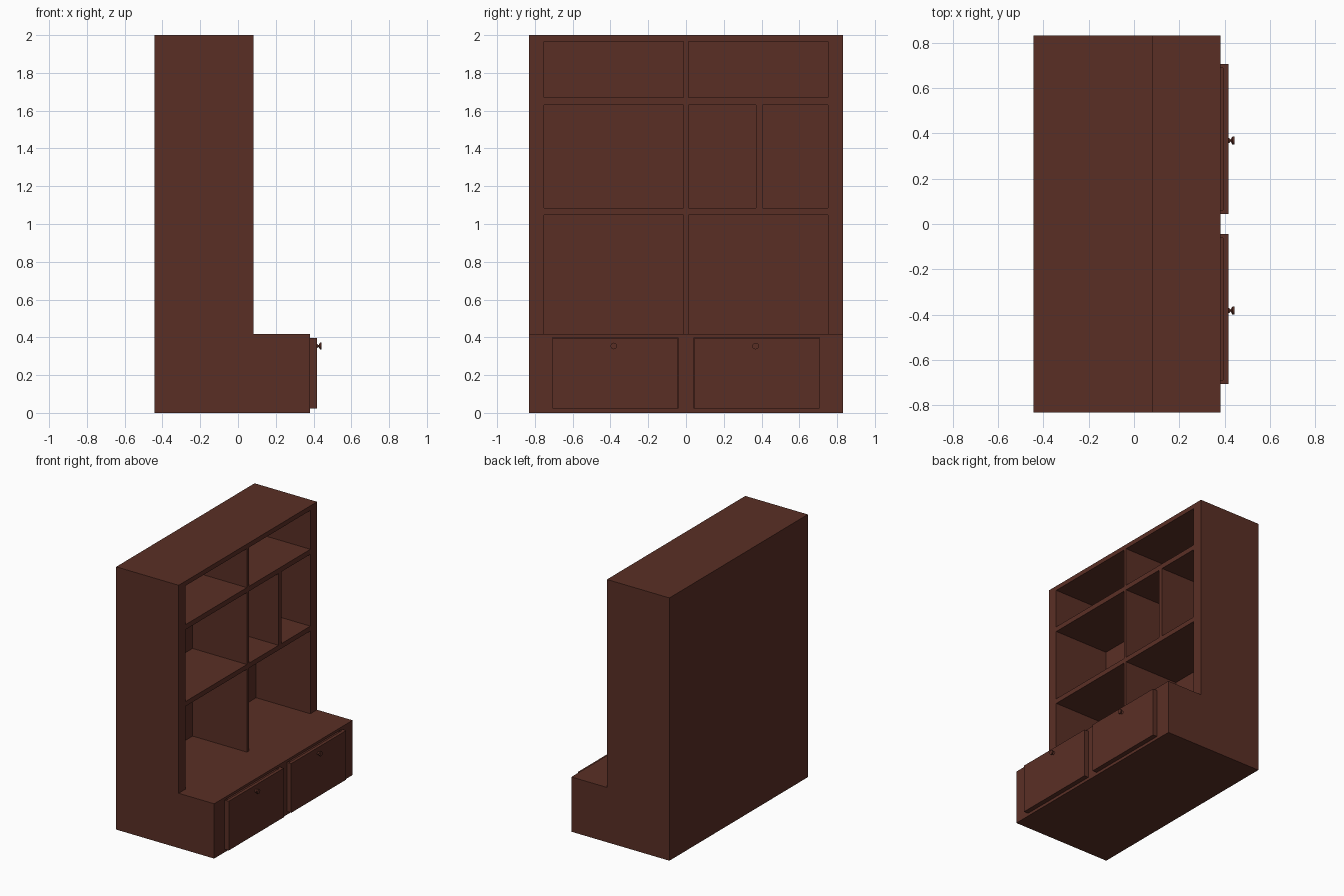
import bpy, bmesh, math
from mathutils import Matrix, Vector

if "Cube" in bpy.data.objects:
    bpy.data.objects.remove(bpy.data.objects["Cube"])

wood = bpy.data.materials.new("dark brown wood")
wood.diffuse_color = (0.102, 0.028, 0.0185, 1)
wood.use_nodes = True
wood.node_tree.nodes["Principled BSDF"].inputs["Base Color"].default_value = wood.diffuse_color

BACK, FRONT_TOP, FRONT_BASE, FRONT_DRAWER = -0.443, 0.083, 0.382, 0.417
HALF_W, BASE_H, INNER = 0.832, 0.417, -0.374


def make(name, bm):
    bmesh.ops.recalc_face_normals(bm, faces=bm.faces)
    mesh = bpy.data.meshes.new(name)
    bm.to_mesh(mesh)
    bm.free()
    mesh.materials.append(wood)
    ob = bpy.data.objects.new(name, mesh)
    bpy.context.collection.objects.link(ob)
    return ob


def boxes(name, spans):
    """One mesh of boxes, each given as (x0, x1, y0, y1, z0, z1)."""
    bm = bmesh.new()
    for x0, x1, y0, y1, z0, z1 in spans:
        mid = Vector((x0 + x1, y0 + y1, z0 + z1)) / 2
        size = Matrix.Diagonal((x1 - x0, y1 - y0, z1 - z0, 1))
        bmesh.ops.create_cube(bm, size=1, matrix=Matrix.Translation(mid) @ size)
    return make(name, bm)


def cut(ob, spans):
    """Cut boxes out of an object and discard the cutter."""
    cutter = boxes("cutter", spans)
    cutter.hide_render = True
    mod = ob.modifiers.new("cut", 'BOOLEAN')
    mod.operation, mod.solver, mod.object = 'DIFFERENCE', 'EXACT', cutter
    bpy.context.view_layer.update()
    dg = bpy.context.evaluated_depsgraph_get()
    mesh = bpy.data.meshes.new_from_object(ob.evaluated_get(dg))
    ob.modifiers.clear()
    ob.data = mesh
    bpy.data.objects.remove(cutter)


# carcass: L-shaped side profile extruded across the width
profile = [(BACK, 0), (FRONT_BASE, 0), (FRONT_BASE, BASE_H),
           (FRONT_TOP, BASE_H), (FRONT_TOP, 2), (BACK, 2)]
bm = bmesh.new()
face = bm.faces.new([bm.verts.new((x, -HALF_W, z)) for x, z in profile])
ext = bmesh.ops.extrude_face_region(bm, geom=[face], use_keep_orig=True)
moved = [v for v in ext["geom"] if isinstance(v, bmesh.types.BMVert)]
bmesh.ops.translate(bm, verts=moved, vec=(0, 2 * HALF_W, 0))
carcass = make("cabinet_carcass", bm)

# shelf compartments: (y0, y1, z0, z1)
left, right = (-0.752, -0.012), (0.012, 0.752)
holes = [(*side, *row) for side in (left, right)
         for row in ((BASE_H, 1.047), (1.669, 1.965))]
holes += [(*left, 1.084, 1.631), (0.012, 0.37, 1.084, 1.631), (0.405, 0.752, 1.084, 1.631)]
spans = [(INNER, 0.2, *h) for h in holes]

# drawer bays, a hair larger than the drawers
drawers = {"left": (-0.706, -0.044), "right": (0.044, 0.706)}
DZ0, DZ1, GAP = 0.023, 0.397, 0.001
spans += [(INNER, 0.5, y0 - GAP, y1 + GAP, DZ0 - GAP, DZ1 + GAP) for y0, y1 in drawers.values()]
cut(carcass, spans)

for side, (y0, y1) in drawers.items():
    # open-topped drawer box, pulled out slightly
    d = boxes(side + "_drawer", [(INNER + 0.03, FRONT_DRAWER, y0, y1, DZ0, DZ1)])
    cut(d, [(INNER + 0.05, 0.392, y0 + 0.017, y1 - 0.017, DZ0 + 0.02, DZ1 + 0.05)])

    # turned knob: flared foot, narrow neck, flat head
    bm = bmesh.new()
    pts = [(0.416, 0), (0.416, 0.013), (0.427, 0.005), (0.434, 0.0175), (0.443, 0.0175), (0.443, 0)]
    vs = [bm.verts.new((x, 0, r)) for x, r in pts]
    es = [bm.edges.new(p) for p in zip(vs, vs[1:])]
    bmesh.ops.spin(bm, geom=vs + es, cent=(0, 0, 0), axis=(1, 0, 0),
                   angle=math.tau, steps=12, use_merge=True)
    bmesh.ops.remove_doubles(bm, verts=bm.verts, dist=1e-5)
    knob = make(side + "_drawer_knob", bm)
    knob.location = (0, (y0 + y1) / 2 - 0.007, 0.354)
